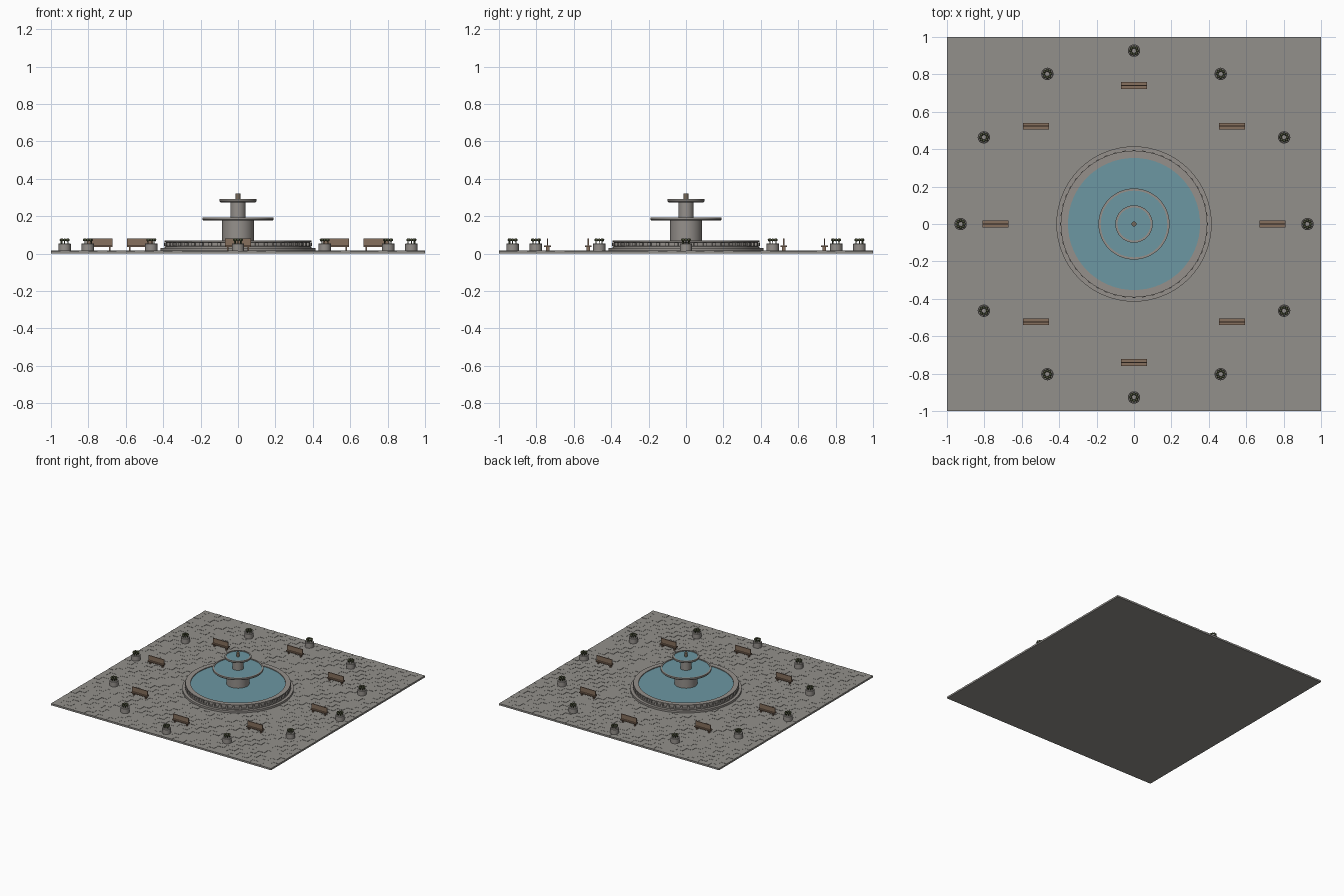
import bpy, bmesh, math, random
from mathutils import Matrix, Vector

random.seed(4)
if "Cube" in bpy.data.objects:
    bpy.data.objects.remove(bpy.data.objects["Cube"])


def material(name, r, g, b):
    m = bpy.data.materials.new(name)
    m.use_nodes = True
    m.diffuse_color = (r, g, b, 1)
    m.node_tree.nodes["Principled BSDF"].inputs["Base Color"].default_value = (r, g, b, 1)
    return m


PAVING = material("paving stone", 0.29, 0.28, 0.26)
STONE = material("fountain stone", 0.30, 0.28, 0.26)
WATER = material("water", 0.15, 0.31, 0.36)
WOOD = material("bench wood", 0.24, 0.16, 0.11)
BRONZE = material("bronze", 0.18, 0.14, 0.10)
LEAF = material("dark foliage", 0.07, 0.08, 0.04)
GROUND = 0.014


def finish(name, bm, mat, smooth=False):
    mesh = bpy.data.meshes.new(name)
    bmesh.ops.recalc_face_normals(bm, faces=bm.faces)
    bm.to_mesh(mesh)
    bm.free()
    mesh.materials.append(mat)
    ob = bpy.data.objects.new(name, mesh)
    bpy.context.collection.objects.link(ob)
    if smooth:
        bpy.ops.object.select_all(action="DESELECT")
        ob.select_set(True)
        bpy.context.view_layer.objects.active = ob
        bpy.ops.object.shade_smooth_by_angle(angle=math.radians(35))
    return ob


def box(bm, centre, size, turn=0):
    m = (Matrix.Rotation(turn, 4, "Z") @ Matrix.Translation(centre)
         @ Matrix.Diagonal((*size, 1)))
    bmesh.ops.create_cube(bm, size=1, matrix=m)


def lathe(name, profile, mat, sides=64):
    """Spin a closed or axis-to-axis (radius, height) profile about z."""
    bm = bmesh.new()
    verts = [bm.verts.new((r, 0, z)) for r, z in profile]
    edges = [bm.edges.new(pair) for pair in zip(verts, verts[1:])]
    bmesh.ops.spin(bm, geom=verts + edges, cent=(0, 0, 0), axis=(0, 0, 1),
                   angle=math.tau, steps=sides, use_duplicate=False)
    bmesh.ops.remove_doubles(bm, verts=bm.verts, dist=0.0001)
    return finish(name, bm, mat, True)


def disc(name, radius, z, mat):
    return lathe(name, [(0, z), (radius, z), (radius, z - 0.004), (0, z - 0.004)], mat)


def copies(ob, places):
    ob.location = places[0]
    for place in places[1:]:
        other = ob.copy()
        other.location = place
        bpy.context.collection.objects.link(other)


def ring(count, radius, z=0):
    return [Vector((radius * math.cos(i * math.tau / count),
                    radius * math.sin(i * math.tau / count), z)) for i in range(count)]


# Plaza: a slab topped with slightly uneven paving stones
bm = bmesh.new()
box(bm, (0, 0, 0.005), (2, 2, 0.01))
finish("plaza_slab", bm, PAVING)
bm = bmesh.new()
count = 40
step = 2 / count
for i in range(count):
    for j in range(count):
        top = GROUND - 0.001 * random.randint(0, 1) + 0.001 * ((i + j) % 2)
        box(bm, (-1 + (i + 0.5) * step, -1 + (j + 0.5) * step, (top + 0.009) / 2),
            (step, step, top - 0.009))
finish("paving_stones", bm, PAVING)

# Main basin: step, wall with a lip and a band of studs
lathe("basin_step", [(0, 0.012), (0.415, 0.012), (0.415, 0.03), (0, 0.03)], STONE)
lathe("basin_wall", [(0.353, 0.028), (0.392, 0.028), (0.392, 0.038), (0.384, 0.04),
                     (0.384, 0.06), (0.392, 0.062), (0.392, 0.07), (0.353, 0.07),
                     (0.353, 0.028)], STONE)
bm = bmesh.new()
for k in range(48):
    box(bm, (0.387, 0, 0.05), (0.016, 0.018, 0.02), k * math.tau / 48)
finish("basin_studs", bm, STONE)
disc("basin_water", 0.354, 0.064, WATER)

# Tiers: columns carrying shallow bowls, topped by a spout
lathe("lower_column", [(0, 0.03), (0.085, 0.03), (0.085, 0.18), (0, 0.18)], STONE)
lathe("upper_column", [(0, 0.18), (0.041, 0.18), (0.041, 0.277), (0, 0.277)], STONE, 32)
for name, radius, z in (("lower_bowl", 0.19, 0.176), ("upper_bowl", 0.1, 0.274)):
    inner = radius - 0.012
    lathe(name, [(0, z), (radius - 0.006, z), (radius, z + 0.006), (radius, z + 0.018),
                 (inner, z + 0.018), (inner, z + 0.008), (0, z + 0.008)], STONE)
    disc(name + "_water", inner + 0.001, z + 0.014, WATER)
lathe("spout", [(0, 0.28), (0.013, 0.28), (0.013, 0.32), (0, 0.32)], BRONZE, 16)

# Benches, all facing the same way
bm = bmesh.new()
box(bm, (0, 0, 0.038), (0.14, 0.036, 0.008))
box(bm, (0, 0, 0.06), (0.14, 0.007, 0.04))
for side in (-1, 1):
    box(bm, (side * 0.055, 0, 0.024), (0.008, 0.018, 0.024))
copies(finish("bench", bm, WOOD), ring(8, 0.74))

# Planters with a ring of small clipped plants
spots = ring(12, 0.927)
copies(lathe("planter", [(0, 0.012), (0.033, 0.012), (0.033, 0.052), (0.03, 0.055),
                         (0, 0.055)], STONE, 20), spots)
bm = bmesh.new()
for p in ring(8, 0.019):
    box(bm, p + Vector((0, 0, 0.062)), (0.004, 0.004, 0.018))
    bmesh.ops.create_icosphere(bm, subdivisions=2, radius=0.008,
                               matrix=Matrix.Translation(p + Vector((0, 0, 0.073))))
copies(finish("planter_plants", bm, LEAF, True), spots)
